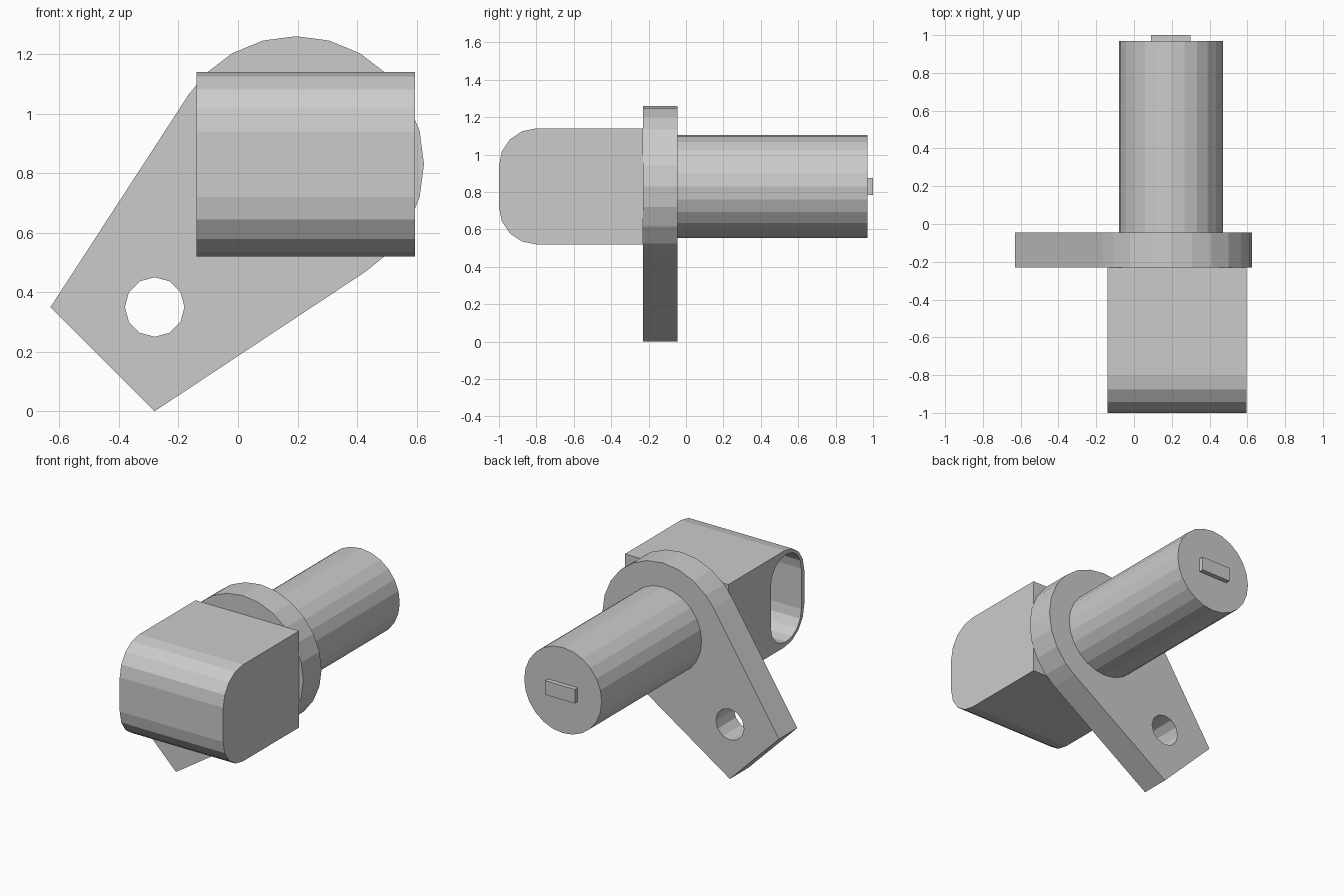
import bpy, bmesh
from math import cos, sin, radians

if "Cube" in bpy.data.objects:
    bpy.data.objects.remove(bpy.data.objects["Cube"])

CX, CZ = 0.195, 0.83  # shared axis of barrel and flange


def arc(cx, cy, r, angles):
    return [(cx + r * cos(radians(a)), cy + r * sin(radians(a))) for a in angles]


def rounded(corners, r, steps=4):
    """Quarter arcs around (centre x, centre y, start angle) corners."""
    pts = []
    for cx, cy, start in corners:
        pts += arc(cx, cy, r, [start + 90 * i / steps for i in range(steps + 1)])
    return pts


def prism(name, profile, axis, a, b):
    """Extrude a 2D profile from a to b; (x, z) along y or (y, z) along x."""
    place = (lambda p, t: (p[0], t, p[1])) if axis == 'y' else (lambda p, t: (t, p[0], p[1]))
    bm = bmesh.new()
    face = bm.faces.new([bm.verts.new(place(p, a)) for p in profile])
    ext = bmesh.ops.extrude_face_region(bm, geom=[face], use_keep_orig=True)
    offset = (0, b - a, 0) if axis == 'y' else (b - a, 0, 0)
    verts = [g for g in ext['geom'] if isinstance(g, bmesh.types.BMVert)]
    bmesh.ops.translate(bm, verts=verts, vec=offset)
    bmesh.ops.recalc_face_normals(bm, faces=bm.faces)
    mesh = bpy.data.meshes.new(name)
    bm.to_mesh(mesh)
    bm.free()
    obj = bpy.data.objects.new(name, mesh)
    bpy.context.collection.objects.link(obj)
    return obj


def cut(obj, cutter):
    mod = obj.modifiers.new("cut", 'BOOLEAN')
    mod.operation = 'DIFFERENCE'
    mod.solver = 'EXACT'
    mod.object = cutter
    cutter.hide_render = True
    bpy.context.view_layer.objects.active = obj
    bpy.ops.object.modifier_apply(modifier=mod.name)
    bpy.data.objects.remove(cutter)


# Mounting flange: round head tapering out to a square-ended ear with a bolt hole
head = arc(CX, CZ, 0.43, [-56.9] + list(range(-45, 136, 15)) + [146.9])
flange = prism("mounting_flange", head + [(-0.63, 0.35), (-0.28, 0.0)], 'y', -0.23, -0.045)
cut(flange, prism("bolt_hole_cutter", arc(-0.28, 0.35, 0.1, range(0, 360, 30)), 'y', -0.4, 0.1))

# Sensor barrel and the small tab on its end
prism("sensor_barrel", arc(CX, CZ, 0.275, range(0, 360, 15)), 'y', -0.05, 0.97)
prism("sensor_tip", [(0.09, 0.785), (0.30, 0.785), (0.30, 0.875), (0.09, 0.875)], 'y', 0.96, 1.0)

# Connector housing with rounded front edges
r = 0.2
shell = [(-0.23, 0.52), (-0.23, 1.14)] + rounded([(-1 + r, 1.14 - r, 90), (-1 + r, 0.52 + r, 180)], r)
housing = prism("connector_housing", shell, 'x', -0.14, 0.595)

# Plug socket opening on the left side
r = 0.15
y0, y1, z0, z1 = -0.97, -0.66, 0.55, 1.11
socket = rounded([(y1 - r, z1 - r, 0), (y0 + r, z1 - r, 90),
                  (y0 + r, z0 + r, 180), (y1 - r, z0 + r, 270)], r)
cut(housing, prism("socket_cutter", socket, 'x', -0.3, 0.52))
